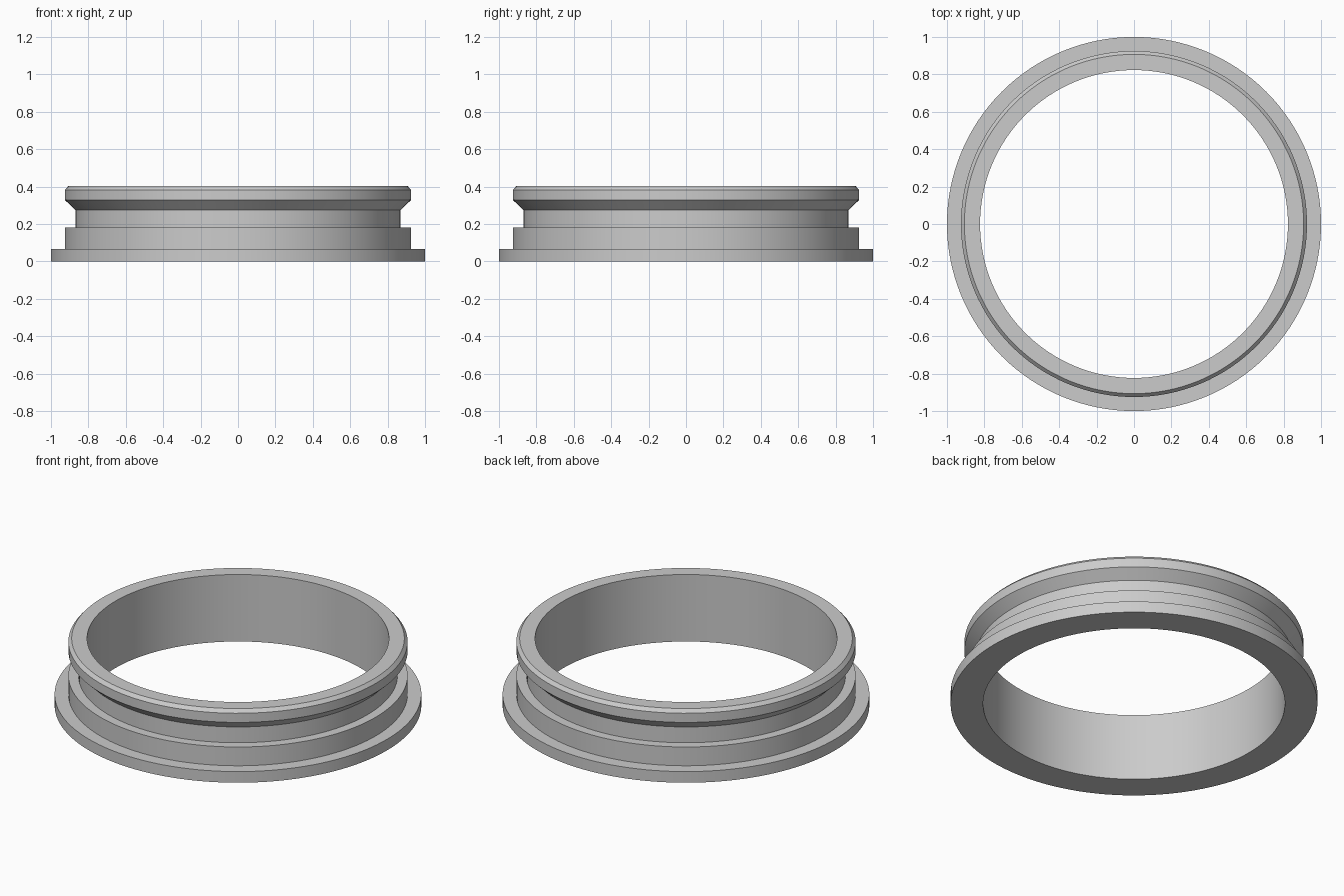
import bpy
import math

cube = bpy.data.objects.get("Cube")
if cube:
    bpy.data.objects.remove(cube, do_unlink=True)

SEGMENTS = 128

# Plain grey finish
grey = bpy.data.materials.new("plain_grey")
grey.use_nodes = True
colour = (0.6, 0.6, 0.6, 1)
grey.diffuse_color = colour
grey.node_tree.nodes["Principled BSDF"].inputs["Base Color"].default_value = colour

# Closed cross-section (radius, height): bore, base flange, step, groove, chamfered rim
profile = [
    (0.823, 0), (1.0, 0), (1.0, 0.067), (0.925, 0.067), (0.925, 0.18),
    (0.87, 0.18), (0.87, 0.275), (0.925, 0.328), (0.925, 0.383),
    (0.907, 0.403), (0.823, 0.403),
]


def lathe(name, section, material):
    """Sweep a closed section around the z axis."""
    n = len(section)
    verts, faces = [], []
    for i in range(SEGMENTS):
        a = math.tau * i / SEGMENTS
        verts += [(r * math.cos(a), r * math.sin(a), z) for r, z in section]
        here, there = i * n, (i + 1) % SEGMENTS * n
        for j in range(n):
            k = (j + 1) % n
            faces.append((here + j, there + j, there + k, here + k))
    mesh = bpy.data.meshes.new(name)
    mesh.from_pydata(verts, [], faces)
    mesh.materials.append(material)
    obj = bpy.data.objects.new(name, mesh)
    bpy.context.collection.objects.link(obj)
    return obj


# Flanged ring, smooth around and crisp at the profile corners
ring = lathe("flanged_ring", profile, grey)
bpy.ops.object.select_all(action="DESELECT")
ring.select_set(True)
bpy.context.view_layer.objects.active = ring
bpy.ops.object.shade_smooth_by_angle(angle=math.radians(30))
